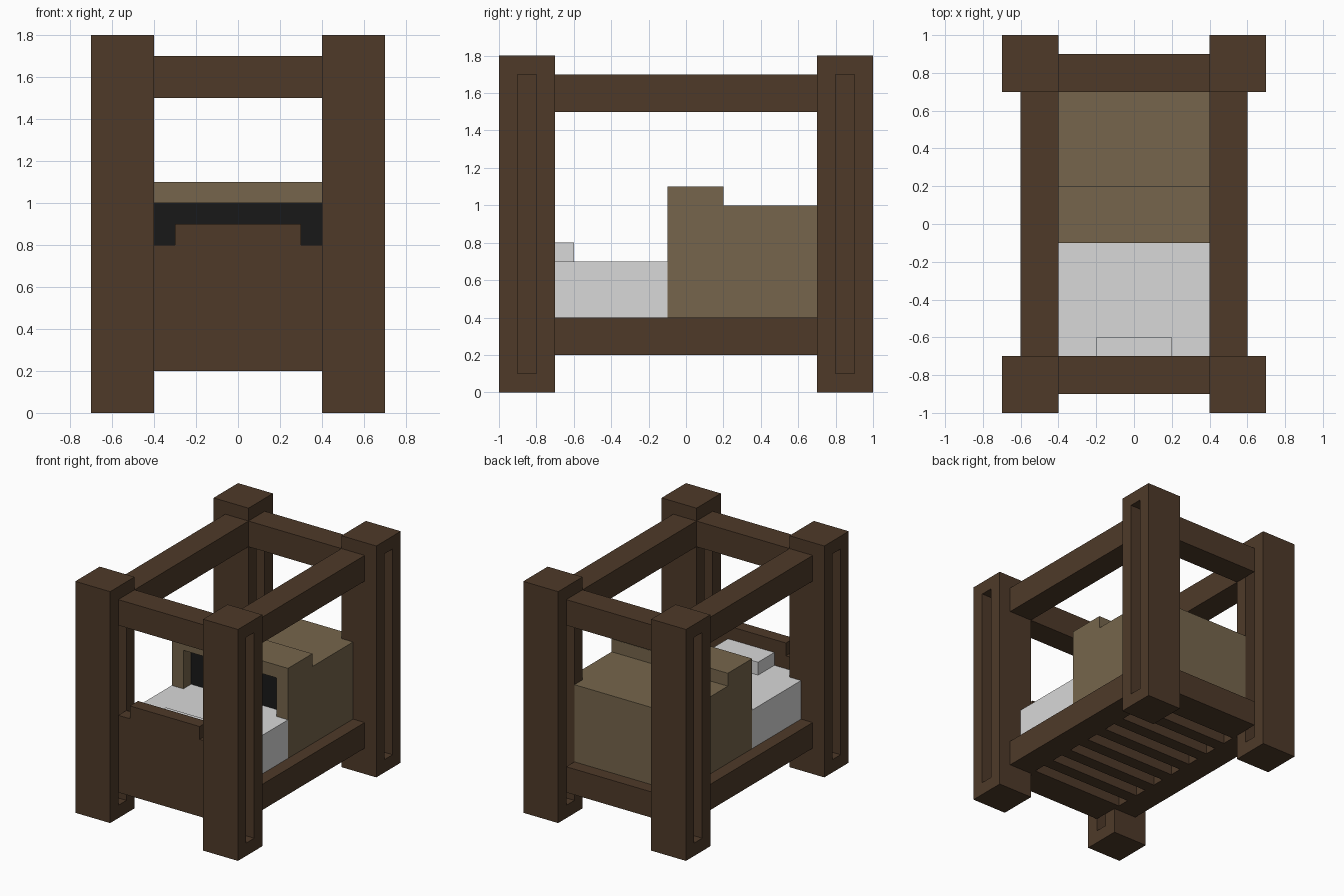
import bpy, bmesh
from mathutils import Vector

if "Cube" in bpy.data.objects:
    bpy.data.objects.remove(bpy.data.objects["Cube"])


def material(name, rgb):
    m = bpy.data.materials.new(name)
    m.diffuse_color = (*rgb, 1)
    m.use_nodes = True
    m.node_tree.nodes["Principled BSDF"].inputs["Base Color"].default_value = m.diffuse_color
    return m


WOOD = material("dark wood", (0.077, 0.042, 0.022))
CLOTH = material("olive blanket", (0.180, 0.131, 0.072))
SHEET = material("light grey sheet", (0.69, 0.69, 0.69))
DARK = material("near black", (0.0095, 0.0095, 0.0095))


def finish(name, bm, mat):
    bmesh.ops.recalc_face_normals(bm, faces=bm.faces)
    me = bpy.data.meshes.new(name)
    bm.to_mesh(me)
    bm.free()
    me.materials.append(mat)
    ob = bpy.data.objects.new(name, me)
    bpy.context.collection.objects.link(ob)
    return ob


def add_box(bm, x, y, z):
    vs = bmesh.ops.create_cube(bm, size=1)["verts"]
    for v in vs:
        v.co = Vector([(a + b) / 2 + c * (b - a) for (a, b), c in zip((x, y, z), v.co)])


def boxes(name, mat, *dims):
    bm = bmesh.new()
    for d in dims:
        add_box(bm, *d)
    return finish(name, bm, mat)


def prism(name, mat, points, to3d, offset):
    """Extrude a flat outline along an offset vector."""
    bm = bmesh.new()
    f = bm.faces.new([bm.verts.new(to3d(a, b)) for a, b in points])
    new = bmesh.ops.extrude_face_region(bm, geom=[f])["geom"]
    bmesh.ops.translate(bm, vec=offset, verts=[g for g in new if isinstance(g, bmesh.types.BMVert)])
    return finish(name, bm, mat)


def mirrored(points):
    return points + [(-a, b) for a, b in reversed(points)]


def span(s, a, b):
    return tuple(sorted((s * a, s * b)))


# Corner posts with long straight-walled grooves in the side faces
for sx in (-1, 1):
    for sy in (-1, 1):
        bm = bmesh.new()
        add_box(bm, span(sx, 0.4, 0.7), span(sy, 0.7, 1.0), (0, 1.8))
        bm.normal_update()
        sides = [f for f in bm.faces if abs(f.normal.x) > 0.9]
        bmesh.ops.inset_individual(bm, faces=sides, thickness=0.1, use_even_offset=True)
        bm.normal_update()
        for f in bmesh.ops.extrude_discrete_faces(bm, faces=sides)["faces"]:
            f.normal_update()
            push = -0.1 * f.normal
            for v in f.verts:
                v.co += push
        finish("corner_post", bm, WOOD)

# Canopy rails and lower side rails
for s in (-1, 1):
    boxes("top_end_rail", WOOD, ((-0.4, 0.4), span(s, 0.7, 0.9), (1.5, 1.7)))
    boxes("top_side_rail", WOOD, (span(s, 0.4, 0.6), (-0.7, 0.7), (1.5, 1.7)))
    boxes("lower_side_rail", WOOD, (span(s, 0.4, 0.6), (-0.7, 0.7), (0.2, 0.4)))
boxes("lower_back_rail", WOOD, ((-0.4, 0.4), (0.7, 0.9), (0.2, 0.4)))

# Stepped headboard panel
prism("headboard", WOOD,
      mirrored([(0.4, 0.2), (0.4, 0.8), (0.3, 0.8), (0.3, 0.9)]),
      lambda a, b: (a, -0.9, b), (0, 0.1, 0))

# Slatted base, the end slats trimmed to the frame
for i in range(8):
    y = -0.75 + 0.2 * i
    start = -0.8 if i == 0 else y
    boxes("base_slat", WOOD, ((-0.4, 0.4), (start, min(y + 0.1, 0.7)), (0.2, 0.4)))

# Mattress, notched around the front posts, and pillow
prism("mattress", SHEET,
      mirrored([(0.4, -0.8), (0.4, -0.7), (0.5, -0.7), (0.5, -0.1), (0.4, -0.1), (0.4, 0.0)]),
      lambda a, b: (a, b, 0.4), (0, 0, 0.3))
boxes("pillow", SHEET, ((-0.2, 0.2), (-0.8, -0.6), (0.7, 0.8)))

# Blanket: main body notched around the back posts, hood sides and hood roof
prism("blanket_body", CLOTH,
      mirrored([(0.5, 0.0), (0.5, 0.7), (0.4, 0.7), (0.4, 0.8)]),
      lambda a, b: (a, b, 0.4), (0, 0, 0.6))
for s in (-1, 1):
    boxes("blanket_hood_side", CLOTH, (span(s, 0.4, 0.5), (-0.1, 0.0), (0.4, 1.0)))
boxes("blanket_hood_roof", CLOTH, ((-0.5, 0.5), (-0.1, 0.2), (1.0, 1.1)))

# Dark opening under the hood
boxes("blanket_opening", DARK, ((-0.4, 0.4), (-0.005, 0.0), (0.7, 1.0)))
